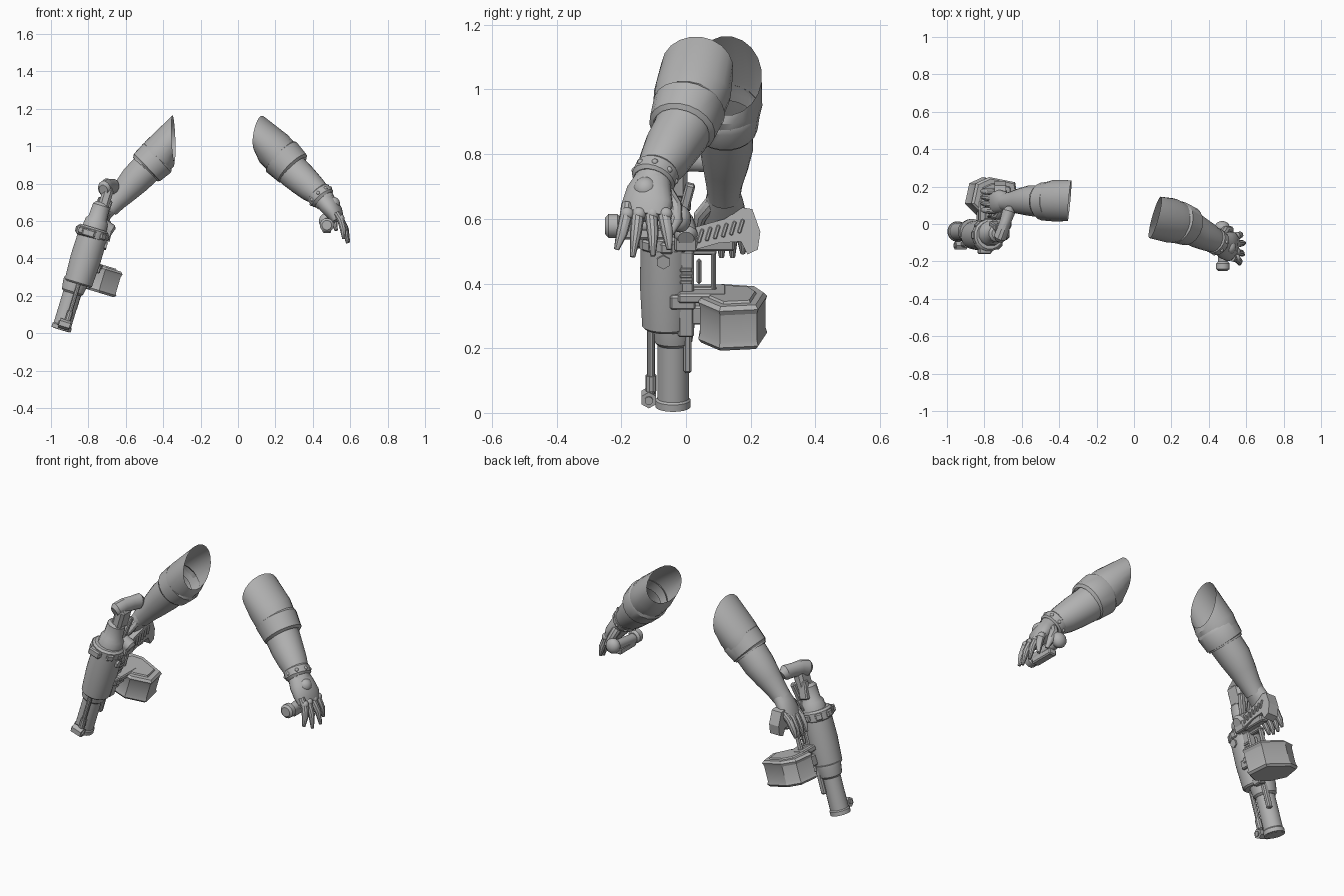
import bpy, bmesh, math
from mathutils import Vector, Matrix

grey = bpy.data.materials.new("plain_grey")
grey.diffuse_color = (0.45, 0.45, 0.45, 1)

# local frame of the gun: z runs from the muzzle up the barrel
GUN = Matrix.Translation((-0.947, -0.04, 0.017)) @ Matrix.Rotation(0.295, 4, 'Y')
WORLD = Matrix.Identity(4)


def finish(name, bm, frame=WORLD, angle=35):
    bmesh.ops.recalc_face_normals(bm, faces=bm.faces)
    me = bpy.data.meshes.new(name)
    bm.to_mesh(me)
    bm.free()
    me.transform(frame)
    ob = bpy.data.objects.new(name, me)
    bpy.context.collection.objects.link(ob)
    me.materials.append(grey)
    bpy.ops.object.select_all(action='DESELECT')
    ob.select_set(True)
    bpy.context.view_layer.objects.active = ob
    bpy.ops.object.shade_smooth_by_angle(angle=math.radians(angle))
    return ob


def tube(name, pts, radii, frame=WORLD, seg=20, caps=True, start=None, ref=(0, 0, 1), angle=35):
    """Loft elliptical rings along a path; a radius may be (side, up)."""
    bm = bmesh.new()
    pts = [Vector(p) for p in pts]
    rings = []
    for i, p in enumerate(pts):
        d = pts[min(i + 1, len(pts) - 1)] - pts[max(i - 1, 0)]
        if i == 0 and start:
            d = Vector(start)
        d.normalize()
        side = Vector(ref).cross(d).normalized()
        up = d.cross(side)
        r = radii[i]
        a, b = r if isinstance(r, tuple) else (r, r)
        rings.append([bm.verts.new(p + side * a * math.cos(t) + up * b * math.sin(t))
                      for t in (2 * math.pi * (k + 0.5) / seg for k in range(seg))])
    for r0, r1 in zip(rings, rings[1:]):
        for k in range(seg):
            n = (k + 1) % seg
            bm.faces.new((r0[k], r0[n], r1[n], r1[k]))
    if caps:
        bm.faces.new(rings[0])
        bm.faces.new(rings[-1])
    return finish(name, bm, frame, angle)


def lathe(name, prof, xy=(0, 0), seg=24):
    """Turned gun part from (radius, height) pairs."""
    return tube(name, [(xy[0], xy[1], h) for r, h in prof], [r for r, h in prof],
                GUN, seg, ref=(0, 1, 0))


def box(name, c, s, frame=GUN, bevel=0.006, rx=0, rz=0):
    bm = bmesh.new()
    bmesh.ops.create_cube(bm, size=1)
    bmesh.ops.scale(bm, vec=s, verts=bm.verts)
    bmesh.ops.bevel(bm, geom=bm.edges[:], offset=bevel, segments=1, affect='EDGES')
    m = Matrix.Translation(c) @ Matrix.Rotation(rz, 4, 'Z') @ Matrix.Rotation(rx, 4, 'X')
    return finish(name, bm, frame @ m, 25)


def ball(name, c, s):
    bm = bmesh.new()
    bmesh.ops.create_uvsphere(bm, u_segments=18, v_segments=12, radius=1)
    bmesh.ops.scale(bm, vec=s, verts=bm.verts)
    return finish(name, bm, Matrix.Translation(c), 60)


def prism(name, outline, x0, x1, frame=WORLD):
    """Extrude a (y, z) outline along x."""
    bm = bmesh.new()
    f = bm.faces.new([bm.verts.new((x0, y, z)) for y, z in outline])
    ext = bmesh.ops.extrude_face_region(bm, geom=[f])
    bmesh.ops.translate(bm, vec=(x1 - x0, 0, 0),
                        verts=[v for v in ext['geom'] if isinstance(v, bmesh.types.BMVert)])
    return finish(name, bm, frame, 25)


# ---- free arm
tube("free_sleeve", [(.113, .035, 1.067), (.19, .02, .988), (.23, .008, .945), (.285, -.008, .89)],
     [(.116, .098), (.12, .104), (.112, .103), .1], caps=False, start=(1, -.28, -.18))
tube("free_cuff", [(.225, .012, .95), (.233, .01, .942), (.292, -.012, .882), (.3, -.015, .874)],
     [.105, .114, .105, .09], caps=False)
tube("free_forearm", [(.26, .0, .905), (.30, -.018, .86), (.345, -.045, .82), (.395, -.07, .775),
                      (.435, -.092, .742), (.47, -.11, .70)],
     [.092, .09, .085, .076, .064, .056], caps=False)
tube("free_bracelet", [(.424, -.086, .755), (.431, -.089, .748), (.452, -.101, .722), (.459, -.104, .714)],
     [.06, .07, .07, .06])
tube("free_palm", [(.455, -.102, .72), (.485, -.115, .685), (.515, -.12, .645), (.535, -.125, .605)],
     [(.058, .052), (.072, .052), (.08, .046), (.07, .03)])
ball("hand_dome", (.508, -.125, .692), (.038, .038, .038))
for i, (ky, ty, tx, tz) in enumerate([(-.182, -.215, .565, .505), (-.145, -.165, .585, .482),
                                      (-.103, -.102, .592, .485), (-.063, -.052, .575, .505)]):
    tube("free_finger_%d" % i, [(.525, ky, .645), (.55, ky - .004, .605),
                                ((tx + .56) / 2, (ky + ty) / 2, .555), (tx, ty, tz)],
         [.018, .02, .018, .008], seg=10, ref=(0, 1, 0))
    ball("free_knuckle_%d" % i, (.55, ky, .615), (.019, .021, .021))
tube("free_thumb", [(.475, -.06, .68), (.49, -.035, .64), (.515, -.03, .595), (.525, -.05, .55)],
     [.025, .024, .019, .009], seg=10, ref=(0, 1, 0))

# ---- handle held in the free hand
tube("held_handle", [(.475, -.225, .57), (.475, -.005, .595)], [.026, .026])
tube("handle_front_cap", [(.475, y, .578) for y in (-.25, -.24, -.212, -.2)],
     [.026, .038, .038, .026], seg=12)
ball("handle_back_ball", (.472, -.018, .6), (.04, .034, .042))
box("handle_trim", (.475, -.13, .553), (.045, .14, .035), WORLD)

# bracelet studs
ax = Vector((.024, -.013, -.028)).normalized()
e1 = Vector((0, 1, 0)).cross(ax).normalized()
e2 = ax.cross(e1)
for k in range(8):
    a = k * math.pi / 4
    p = Vector((.443, -.096, .733)) + (e1 * math.cos(a) + e2 * math.sin(a)) * .066
    ball("bracelet_stud_%d" % k, p, (.01, .01, .01))

# ---- gun arm
tube("gun_sleeve", [(-.345, .125, 1.042), (-.418, .124, .96), (-.45, .122, .922), (-.495, .12, .875)],
     [(.11, .123), (.113, .102), (.105, .1), .094], caps=False, start=(-1, .09, -.04))
tube("gun_cuff", [(-.424, .122, .945), (-.432, .122, .937), (-.487, .12, .886), (-.494, .12, .878)],
     [.1, .108, .102, .088], caps=False)
tube("gun_forearm", [(-.465, .12, .905), (-.505, .122, .865), (-.55, .125, .82), (-.605, .122, .76),
                     (-.65, .118, .71), (-.69, .117, .665)],
     [.088, .085, .083, .07, .057, .05], caps=False)
tube("gun_palm", [(-.675, .117, .685), (-.705, .118, .65), (-.73, .12, .615), (-.755, .12, .575)],
     [(.05, .046), (.06, .042), (.066, .038), (.06, .026)])
for i, y in enumerate((.07, .104, .138, .17)):
    tube("gun_finger_%d" % i, [(-.735, y, .61), (-.77, y + .002, .58), (-.80, y + .005, .53),
                               (-.815, y + .006, .475 + .012 * abs(i - 1.5))],
         [.018, .019, .016, .008], seg=10, ref=(0, 1, 0))
tube("gun_thumb", [(-.70, .08, .65), (-.72, .045, .61), (-.75, .035, .565)], [.024, .022, .011],
     seg=10, ref=(0, 1, 0))

# ---- gun barrel and body
lathe("barrel", [(.036, .06), (.044, 0), (.054, .002), (.054, .024), (.049, .03), (.049, .30)])
lathe("barrel_clamp", [(.05, .205), (.06, .215), (.067, .265), (.067, .28)])
lathe("body", [(.068, .262), (.076, .27), (.083, .40), (.081, .53), (.068, .54)], (.016, -.02))
lathe("body_ring", [(.075, .515), (.086, .522), (.086, .565), (.075, .575)], (.01, -.02), 16)
lathe("receiver", [(.07, .56), (.064, .615), (.052, .63), (.048, .70), (.035, .715)], (.014, -.01), 12)
for k in range(8):
    a = k * math.pi / 4
    box("ring_block_%d" % k, (.01 + .08 * math.cos(a), -.02 + .08 * math.sin(a), .543),
        (.026, .04, .036), rz=a)
lathe("gas_tube", [(.012, .03), (.012, .28)], (.02, -.068), 10)
lathe("gas_tube_sleeve", [(.017, .06), (.017, .11)], (.02, -.068), 10)
tube("gas_nut", [(-.02, -.075, .035), (.04, -.075, .035)], [.026, .026], GUN, 6)
tube("gas_nut_bolt", [(-.026, -.075, .035), (.047, -.075, .035)], [.013, .013], GUN, 10)
tube("body_bolt", [(.06, -.03, .50), (.105, -.03, .50)], [.022, .022], GUN, 6)
tube("receiver_knob", [(.03, .03, .61), (.10, .04, .585), (.115, .04, .58)], [.035, .037, .025], GUN, 14)
box("front_lug", (-.01, -.1, .54), (.07, .04, .04))

# side rail, vents and magazine mount
box("side_rail", (.06, .04, .39), (.045, .05, .28))
box("lower_rail", (.035, .045, .20), (.03, .025, .15))
for z in (.43, .45, .47):
    box("rail_vent_%.2f" % z, (.085, .04, z), (.008, .036, .011), bevel=.002)
box("magazine_mount", (.06, .09, .385), (.11, .15, .03))
box("mount_lip", (.075, .03, .37), (.07, .08, .045))
box("magazine_arm", (.05, .10, .32), (.06, .12, .06))

# trigger loop
for n, c, s in (("back", (.05, .125, .455), (.03, .016, .13)), ("top", (.05, .095, .52), (.03, .08, .02)),
                ("bottom", (.05, .095, .395), (.03, .08, .02)), ("trigger", (.05, .08, .455), (.016, .015, .08))):
    box("trigger_loop_" + n, c, s)


# drum magazine, seven sided with rims
def magazine(name, heights, scales):
    out = [(-.14, -.035), (-.115, .075), (-.04, .108), (.105, .08), (.125, -.04), (.03, -.105), (-.07, -.1)]
    bm = bmesh.new()
    rings = [[bm.verts.new((.105 + x * s, .183 + y * s, h)) for x, y in out]
             for h, s in zip(heights, scales)]
    n = len(out)
    for a, b in zip(rings, rings[1:]):
        for k in range(n):
            bm.faces.new((a[k], a[(k + 1) % n], b[(k + 1) % n], b[k]))
    bm.faces.new(rings[0])
    bm.faces.new(rings[-1])
    finish(name, bm, GUN, 20)


magazine("magazine", (.25, .262, .28, .365, .38, .392), (.92, 1, .95, .95, 1, .9))
magazine("magazine_lid", (.388, .399), (.72, .65))

# ---- hand guard with ribs, and grip behind the gun
prism("hand_guard", [(.0, .545), (.03, .575), (.12, .60), (.175, .635), (.205, .63), (.23, .56),
                     (.222, .505), (.19, .49), (.17, .53), (.10, .525), (.03, .505), (.0, .51)],
      -.745, -.685)
for k in range(6):
    y = .045 + k * .025
    box("guard_rib_%d" % k, (-.685, y, .547 + k * .006), (.012, .012, .045), WORLD, .003, rx=-.3)
box("grip", (.07, .12, .555), (.05, .14, .045))
box("guard_strut", (.08, .04, .56), (.06, .07, .05))

# ---- rear crossbar handle
box("handle_stem", (.025, .0, .745), (.058, .09, .12), bevel=.014)
box("handle_brace", (.01, .03, .69), (.05, .035, .10), rx=.2)
tube("rear_handle", [(-.72, -.085, .765), (-.715, -.07, .772), (-.70, -.03, .785), (-.685, .02, .785),
                     (-.67, .065, .785), (-.665, .085, .775)],
     [(.024, .03), (.036, .045), (.034, .043), (.032, .04), (.036, .042), (.02, .026)], seg=12)
box("rear_sight", (.05, .04, .68), (.03, .03, .12), rx=-.25)
